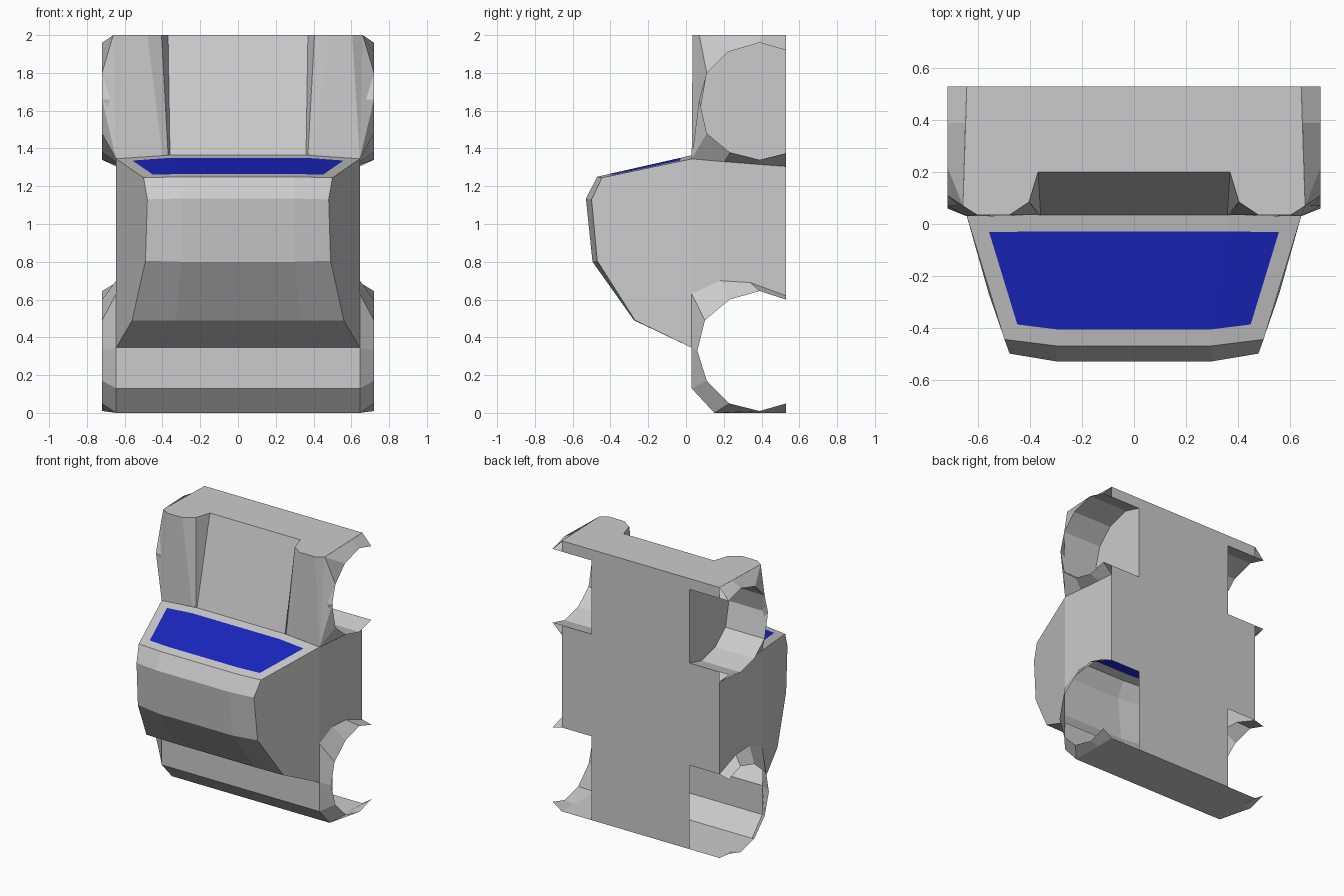
import bpy, bmesh
from mathutils import Vector

if "Cube" in bpy.data.objects:
    bpy.data.objects.remove(bpy.data.objects["Cube"])


def part(name, polys, mirror=True, centre=(0, 0.2, 1), sign=1, edit=None, mats=()):
    """Make one flat-shaded sheet part, facing away from (or towards) a centre."""
    bm = bmesh.new()
    for poly in polys:
        pts = []
        for p in poly:
            if p not in pts:
                pts.append(p)
        if len(pts) > 2:
            bm.faces.new([bm.verts.new(p) for p in pts])
    bmesh.ops.remove_doubles(bm, verts=bm.verts[:], dist=0.0005)
    bm.normal_update()
    c = Vector(centre)
    for f in bm.faces:
        if f.normal.dot(f.calc_center_median() - c) * sign < 0:
            f.normal_flip()
    bm.normal_update()
    if edit:
        edit(bm)
    me = bpy.data.meshes.new(name)
    bm.to_mesh(me)
    bm.free()
    for m in mats:
        me.materials.append(m)
    ob = bpy.data.objects.new(name, me)
    bpy.context.collection.objects.link(ob)
    if mirror:
        ob.modifiers.new("mirror", 'MIRROR')
    return ob


def loft(a, b):
    return [[a[i], a[i + 1], b[i + 1], b[i]] for i in range(len(a) - 1)]


def at_x(x, yz):
    return [(x, y, z) for y, z in yz]


W, OUT, IN = 0.645, 0.72, 0.40      # body side, flare lip, inner wheel well

# profiles as (y, z)
front_arch = [(.53, .60), (.39, .645), (.23, .60), (.10, .49), (.06, .33),
              (.11, .17), (.23, .05), (.39, .01), (.53, .05)]
front_base = [(.53, .62), (.34, .69), (.18, .70), (.03, .63), (.03, .345),
              (.03, .13), (.15, 0), (.39, 0), (.53, 0)]
rear_arch = [(.53, 1.375), (.39, 1.34), (.23, 1.38), (.11, 1.48), (.07, 1.66),
             (.11, 1.80), (.22, 1.91), (.39, 1.96), (.53, 1.92)]
rear_base = at_x(W, [(.53, 1.305), (.39, 1.315), (.2, 1.33), (.03, 1.345), (.03, 1.345)])
rear_base += [(.66, .07, 2), (.66, .07, 2), (.65, .39, 2), (W, .53, 2)]

# cabin: rows of (half width, edge y, edge z, inner x, inner y, inner z)
rows = [(W, .03, .345, .36, .03, .345), (.56, -.27, .49, .33, -.275, .49),
        (.49, -.47, .805, .30, -.495, .80), (.48, -.50, 1.13, .30, -.53, 1.135),
        (.50, -.445, 1.245, .30, -.47, 1.25), (W, .03, 1.345, .36, .035, 1.365)]
grid = [[(-w, y, z), (-i, iy, iz), (i, iy, iz), (w, y, z)] for w, y, z, i, iy, iz in rows]
cabin = [q for a, b in zip(grid, grid[1:]) for q in loft(a, b)]


def rear_window(bm):
    glass = [f for f in bm.faces if f.normal.z > .8]
    bmesh.ops.inset_region(bm, faces=glass, thickness=.065, use_even_offset=True,
                           use_boundary=True)
    for f in glass:
        f.material_index = 1


paint = bpy.data.materials.new("body_grey")
paint.diffuse_color = (.63, .63, .63, 1)
paint.use_nodes = True
paint.node_tree.nodes["Principled BSDF"].inputs["Base Color"].default_value = paint.diffuse_color
blue = bpy.data.materials.new("window_blue")
blue.diffuse_color = (.01, .02, .55, 1)
blue.use_nodes = True
blue.node_tree.nodes["Principled BSDF"].inputs["Base Color"].default_value = blue.diffuse_color
part("cabin", cabin, mirror=False, edit=rear_window, mats=(paint, blue))

# side panels: upper cabin side and lower door area
edge = [r[3] for r in grid]
part("side_panel", [edge, at_x(W, front_base[:5]) + rear_base[3::-1]])

# hood and nose
nose = [(.03, .345), (.03, .13), (.15, 0), (.53, 0)]
part("hood", loft(at_x(0, nose), at_x(W, nose)))

# fender flares and enclosed rear wheel wells
part("front_flare", loft(at_x(W, front_base), at_x(OUT, front_arch)))
part("rear_flare", loft(rear_base, at_x(OUT, rear_arch)))
part("rear_well", loft(at_x(OUT, rear_arch), at_x(IN, rear_arch)),
     centre=(.56, .39, 1.65), sign=-1)
part("rear_well_wall", [at_x(IN, rear_arch)])

# bed with a sloping recess, and the tail end
top = [(.66, .07, 2), (.605, .035, 2), (.48, .035, 2), (.405, .085, 2), (.37, .20, 2), (0, .20, 2)]
low = [(W, .03, 1.345), (W, .03, 1.345), (.40, .035, 1.362), (.37, .035, 1.365),
       (.36, .035, 1.365), (0, .035, 1.365)]
part("bed", loft(top, low), centre=(.3, .6, 1.6))
part("tail", [[(0, .53, 2), (W, .53, 2)] + top])


# underside
def slab(x0, x1, z0, z1):
    return [(x0, .53, z0), (x1, .53, z0), (x1, .53, z1), (x0, .53, z1)]


part("floor", [slab(0, IN, 0, 2), slab(IN, W, .62, 1.305),
               slab(IN, W, 1.305, 1.375), slab(IN, W, 1.92, 2)])
